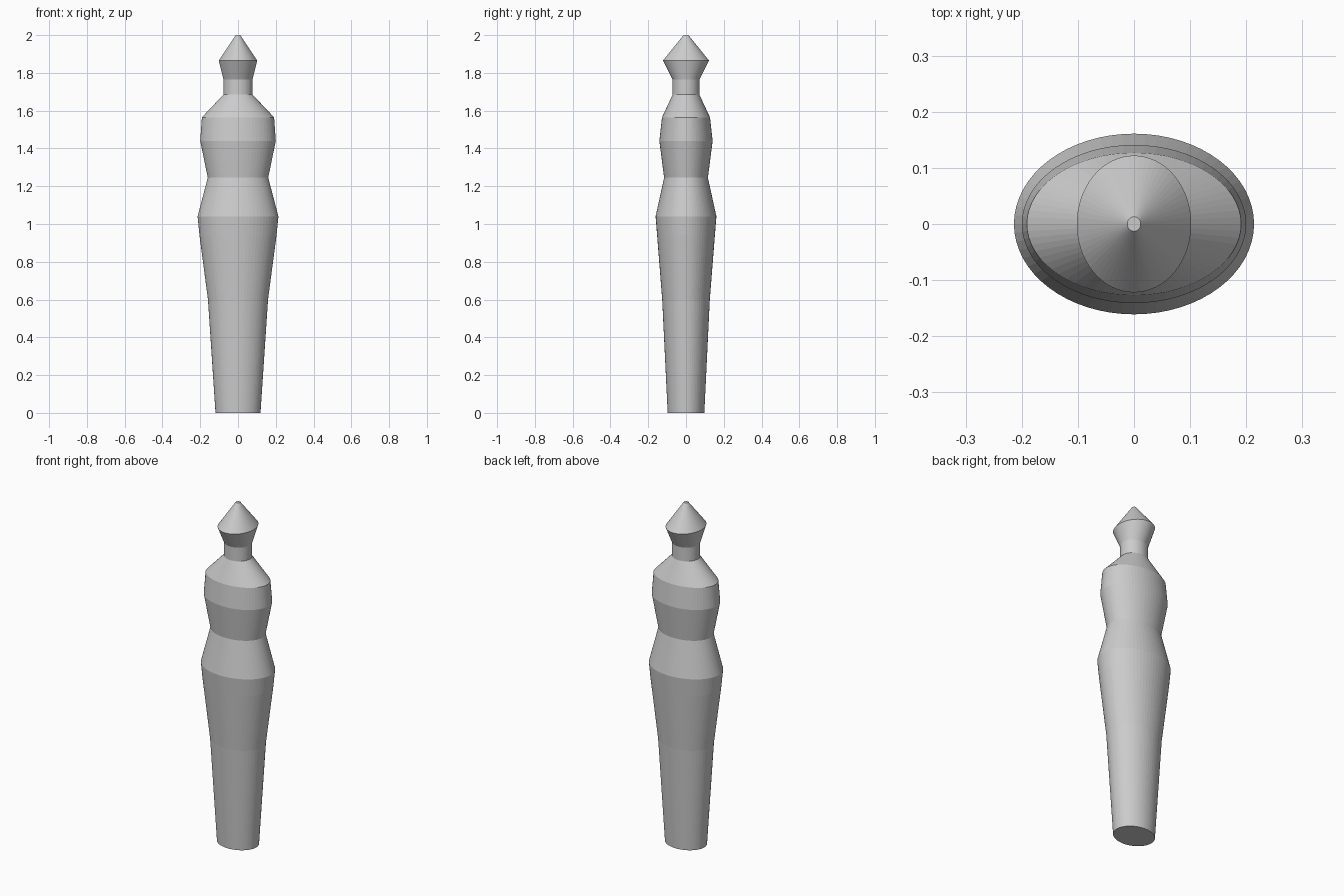
import bpy, bmesh, math

if "Cube" in bpy.data.objects:
    bpy.data.objects.remove(bpy.data.objects["Cube"])

SIDES = 64

grey = bpy.data.materials.new("plain grey")
grey.diffuse_color = (0.6, 0.6, 0.6, 1)
grey.use_nodes = True
grey.node_tree.nodes["Principled BSDF"].inputs["Base Color"].default_value = grey.diffuse_color


def loft(name, sections):
    """Closed skin through elliptical sections (z, x radius, y radius)."""
    bm = bmesh.new()
    rings = []
    for z, rx, ry in sections:
        angles = [2 * math.pi * i / SIDES for i in range(SIDES)]
        rings.append([bm.verts.new((rx * math.cos(a), ry * math.sin(a), z)) for a in angles])
    for low, high in zip(rings, rings[1:]):
        for i in range(SIDES):
            j = (i + 1) % SIDES
            bm.faces.new((low[i], low[j], high[j], high[i]))
    bm.faces.new(rings[0][::-1])
    bm.faces.new(rings[-1])
    mesh = bpy.data.meshes.new(name)
    bm.to_mesh(mesh)
    bm.free()
    mesh.materials.append(grey)
    obj = bpy.data.objects.new(name, mesh)
    bpy.context.collection.objects.link(obj)
    return obj


# Whole figure: legs, hips, waist, chest, shoulders, neck, pointed head
loft("figure_body", [
    (0.0, 0.119, 0.097),     # foot
    (0.60, 0.159, 0.126),    # knee
    (0.94, 0.204, 0.153),    # thigh
    (1.04, 0.214, 0.161),    # hips
    (1.245, 0.160, 0.116),   # waist
    (1.44, 0.200, 0.141),    # chest
    (1.565, 0.191, 0.127),   # shoulders
    (1.685, 0.077, 0.071),   # neck base
    (1.765, 0.077, 0.071),   # neck top
    (1.865, 0.102, 0.122),   # head
    (2.0, 0.012, 0.013),     # tip
])
